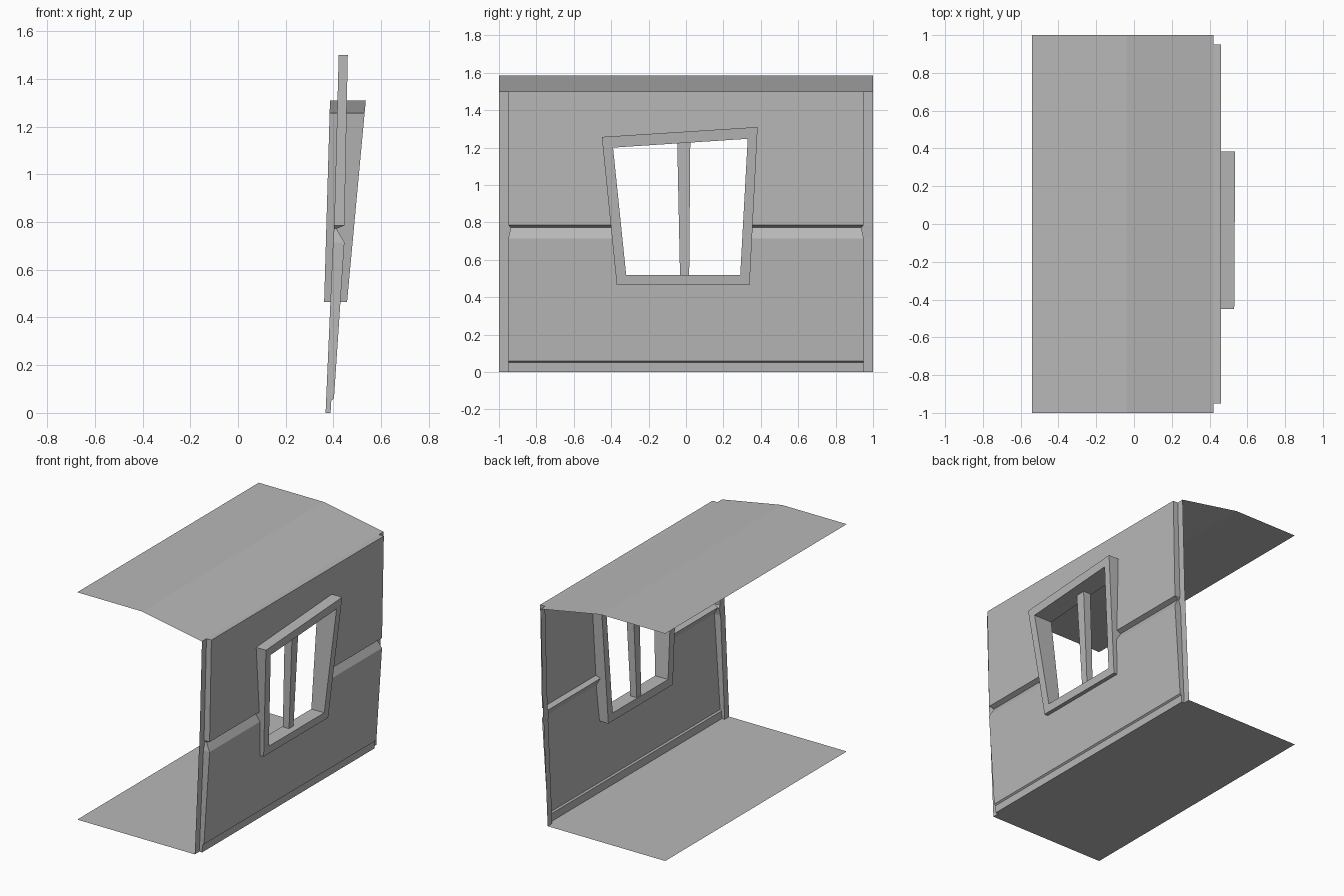
import bpy, bmesh
from mathutils import Vector

cube = bpy.data.objects.get("Cube")
if cube:
    bpy.data.objects.remove(cube, do_unlink=True)

grey = bpy.data.materials.new("plain grey")
grey.use_nodes = True
COLOUR = (0.48, 0.48, 0.48, 1)
grey.diffuse_color = COLOUR
grey.node_tree.nodes["Principled BSDF"].inputs["Base Color"].default_value = COLOUR


def finish(name, bm, recalc=True):
    """Turn a bmesh into a named, coloured object."""
    if recalc:
        bmesh.ops.recalc_face_normals(bm, faces=bm.faces)
    mesh = bpy.data.meshes.new(name)
    bm.to_mesh(mesh)
    bm.free()
    mesh.materials.append(grey)
    obj = bpy.data.objects.new(name, mesh)
    bpy.context.collection.objects.link(obj)
    return obj


def skin(bm, rows, closed=False):
    """Join rows of points with quads."""
    grid = [[bm.verts.new(p) for p in row] for row in rows]
    for a, b in zip(grid, grid[1:]):
        n = len(a)
        for i in range(n if closed else n - 1):
            j = (i + 1) % n
            bm.faces.new((a[i], a[j], b[j], b[i]))
    return grid


def sheet(name, profile):
    """Thin sheet running the full length of the model."""
    bm = bmesh.new()
    skin(bm, [[(x, y, z) for y in (-1, 1)] for x, z in profile])
    return finish(name, bm, recalc=False)


def lerp_profile(points, z):
    for (x0, z0), (x1, z1) in zip(points, points[1:]):
        if z <= z1:
            return x0 + (x1 - x0) * (z - z0) / (z1 - z0)
    return points[-1][0]


# Floor and bent ceiling
sheet("floor", [(0.367, 0), (-0.54, 0)])
sheet("ceiling", [(0.422, 1.5), (-0.04, 1.585), (-0.54, 1.585)])

# Window outlines as (y, z), counter-clockwise
outer = [(-0.37, 0.465), (0.34, 0.465), (0.383, 1.31), (-0.45, 1.257)]
inner = [(-0.32, 0.52), (0.29, 0.52), (0.33, 1.247), (-0.39, 1.20)]
middle = [((a + c) / 2, (b + d) / 2) for (a, b), (c, d) in zip(outer, inner)]

# Wall: narrow end strips with a raised panel between, stepped at skirt and groove
backing = [(0.367, 0), (0.397, 0.7), (0.404, 0.8), (0.422, 1.5)]
panel = [(0.388, 0, 0.95), (0.391, 0.052, 0.95), (0.402, 0.06, 0.95),
         (0.446, 0.715, 0.95), (0.412, 0.772, 0.937), (0.446, 0.785, 0.95),
         (0.46, 1.5, 0.95)]
bm = bmesh.new()
rows = []
for x, z, w in panel:
    back = lerp_profile(backing, z)
    rows.append([(back, -1, z), (back, -w, z), (x, -w, z),
                 (x, w, z), (back, w, z), (back, 1, z)])
grid = skin(bm, rows)
for row in (grid[0], grid[-1]):
    bm.faces.new(row[1:5])

# Cut the window opening out of the wall
sides = list(zip(middle, middle[1:] + middle[:1]))
for (y0, z0), (y1, z1) in sides:
    bmesh.ops.bisect_plane(bm, geom=bm.verts[:] + bm.edges[:] + bm.faces[:],
                           plane_co=(0, y0, z0),
                           plane_no=Vector((0, z1 - z0, y0 - y1)).normalized())


def in_window(p):
    return all((y1 - y0) * (p.z - z0) - (z1 - z0) * (p.y - y0) > 0
               for (y0, z0), (y1, z1) in sides)


hole = [f for f in bm.faces if in_window(f.calc_center_median())]
bmesh.ops.delete(bm, geom=hole, context='FACES')
finish("wall", bm)


# Window frame: slanted ring, deeper at the top
def near(z):
    return 0.361 + 0.029 * (z - 0.465)


def far(z):
    return 0.457 + 0.093 * (z - 0.465)


def ring(outline, depth):
    return [(depth(z), y, z) for y, z in outline]


bm = bmesh.new()
skin(bm, [ring(outer, near), ring(outer, far), ring(inner, far),
          ring(inner, near), ring(outer, near)], closed=True)
bmesh.ops.remove_doubles(bm, verts=bm.verts, dist=0.0001)
finish("window_frame", bm)

# Window mullion: tapered bar near the inner side of the frame
bm = bmesh.new()
ends = [(0.368, 0.416, -0.032, 0.017, 0.515), (0.394, 0.452, -0.047, 0.023, 1.235)]
bars = skin(bm, [[(a, c, z), (b, c, z), (b, d, z), (a, d, z)]
                 for a, b, c, d, z in ends], closed=True)
for cap in bars:
    bm.faces.new(cap)
finish("window_mullion", bm)
